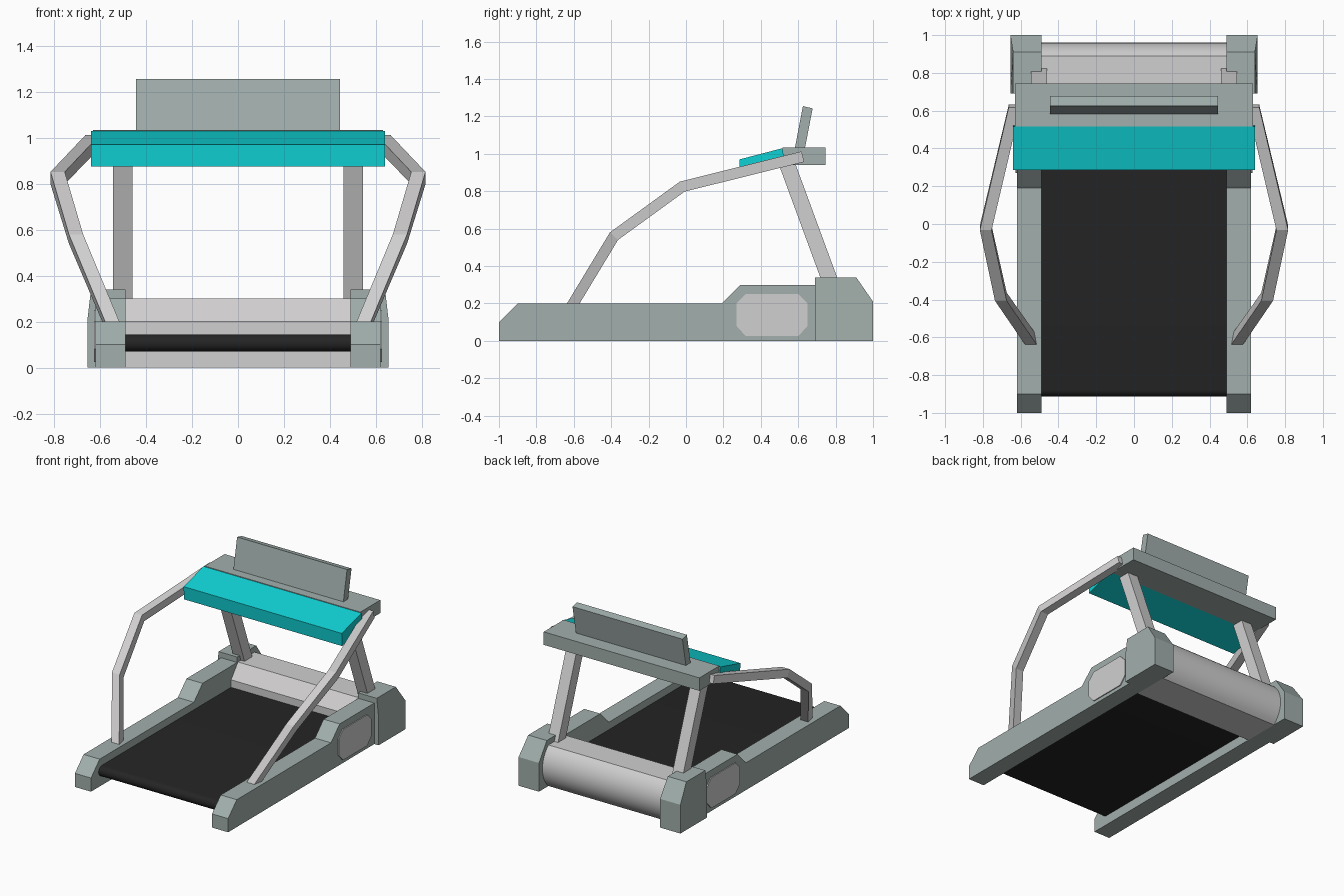
import bpy, bmesh, math
from mathutils import Vector

if "Cube" in bpy.data.objects:
    bpy.data.objects.remove(bpy.data.objects["Cube"], do_unlink=True)


def material(name, rgb):
    m = bpy.data.materials.new(name)
    m.use_nodes = True
    m.diffuse_color = (*rgb, 1)
    m.node_tree.nodes["Principled BSDF"].inputs["Base Color"].default_value = (*rgb, 1)
    return m


FRAME = material("sage_grey", (0.36, 0.43, 0.415))
METAL = material("light_grey", (0.64, 0.63, 0.63))
BELT = material("belt_black", (0.018, 0.018, 0.018))
TEAL = material("teal", (0.005, 0.64, 0.66))


def finish(bm, name, mat, smooth=False):
    bmesh.ops.recalc_face_normals(bm, faces=bm.faces)
    mesh = bpy.data.meshes.new(name)
    bm.to_mesh(mesh)
    bm.free()
    mesh.materials.append(mat)
    ob = bpy.data.objects.new(name, mesh)
    bpy.context.collection.objects.link(ob)
    if smooth:
        bpy.ops.object.select_all(action='DESELECT')
        ob.select_set(True)
        bpy.context.view_layer.objects.active = ob
        bpy.ops.object.shade_smooth_by_angle(angle=math.radians(25))
    return ob


def loft(name, rings, mat, smooth=False):
    """Skin a row of matching rings and cap both ends."""
    bm = bmesh.new()
    vs = [[bm.verts.new(p) for p in ring] for ring in rings]
    n = len(vs[0])
    for a, b in zip(vs, vs[1:]):
        for i in range(n):
            j = (i + 1) % n
            bm.faces.new((a[i], a[j], b[j], b[i]))
    bm.faces.new(vs[0])
    bm.faces.new(vs[-1])
    return finish(bm, name, mat, smooth)


def extrude(name, profile, x0, x1, mat, smooth=False):
    """Extrude a (y, z) profile along x."""
    return loft(name, [[(x, y, z) for y, z in profile] for x in (x0, x1)], mat, smooth)


def mirror(ob):
    """Copy a left part to the right side."""
    bm = bmesh.new()
    bm.from_mesh(ob.data)
    for v in bm.verts:
        v.co.x = -v.co.x
    finish(bm, ob.name.replace("left", "right"), ob.data.materials[0])


def bar(name, path, half_x, half_n, mat):
    """Rectangular bar along a path, mitred in the side plane."""
    pts = [Vector(p) for p in path]
    flat = [Vector((p.y, p.z)) for p in pts]
    dirs = [(b - a).normalized() for a, b in zip(flat, flat[1:])]
    rings = []
    for i, p in enumerate(pts):
        a, b = dirs[max(i - 1, 0)], dirs[min(i, len(dirs) - 1)]
        t = (a + b).normalized()
        h = half_n / max(t.dot(a), 0.5)
        n = Vector((0, -t.y, t.x)) * h
        sx = Vector((half_x, 0, 0))
        rings.append([p + sx + n, p - sx + n, p - sx - n, p + sx - n])
    return loft(name, rings, mat)


# Side rails with the raised rear section
rail = [(-1, 0), (-1, 0.1), (-0.9, 0.2), (0.19, 0.2), (0.29, 0.3), (0.72, 0.3), (0.72, 0)]
mirror(extrude("left_side_rail", rail, 0.49, 0.62, FRAME))

# Rear end blocks, slightly tapered on the outside above the shoulder
block = [(0.69, 0), (0.69, 0.21), (0.69, 0.34), (0.91, 0.34), (1, 0.21), (1, 0)]
outer = [(0.64 if z > 0.3 else 0.655, y, z) for y, z in block]
inner = [(0.49, y, z) for y, z in block]
mirror(loft("left_rear_block", [inner, outer], FRAME))

# Octagonal side plates
plate = [(0.27, 0.08), (0.27, 0.2), (0.32, 0.25), (0.6, 0.25),
         (0.65, 0.2), (0.65, 0.08), (0.6, 0.025), (0.32, 0.025)]
mirror(extrude("left_side_plate", plate, 0.619, 0.627, METAL))

# Running belt with rounded front edge
belt = [(0.65, 0.07), (0.65, 0.145)]
for i in range(9):
    a = math.radians(90 + i * 22.5)
    belt.append((-0.875 + 0.037 * math.cos(a), 0.1075 + 0.0375 * math.sin(a)))
extrude("running_belt", belt, -0.49, 0.49, BELT, smooth=True)

# Motor hood with bowed back
hood = [(0.62, 0), (0.62, 0.2), (0.7, 0.3)]
for i in range(13):
    a = math.radians(50 - i * 100 / 12)
    hood.append((0.764 + 0.196 * math.cos(a), 0.15 + 0.196 * math.sin(a)))
extrude("motor_hood", hood, -0.49, 0.49, METAL, smooth=True)

# Upright posts
post = [(0.74, 0.28), (0.83, 0.28), (0.58, 0.96), (0.49, 0.96)]
mirror(extrude("left_post", post, 0.46, 0.545, METAL))

# Console, sloping control panel and screen
console = [(0.515, 0.94), (0.745, 0.94), (0.745, 1.035), (0.515, 1.035)]
extrude("console", console, -0.63, 0.63, FRAME)
panel = [(0.29, 0.875), (0.285, 0.97), (0.515, 1.03), (0.53, 0.945)]
extrude("control_panel", panel, -0.64, 0.64, TEAL)
screen = [(0.58, 1.02), (0.625, 1.255), (0.677, 1.243), (0.634, 1.02)]
extrude("screen", screen, -0.445, 0.445, FRAME)

# Bent handrails
path = [(0.545, -0.615, 0.18), (0.705, -0.385, 0.56), (0.785, -0.02, 0.825), (0.632, 0.625, 0.985)]
mirror(bar("left_handrail", path, 0.031, 0.029, METAL))
